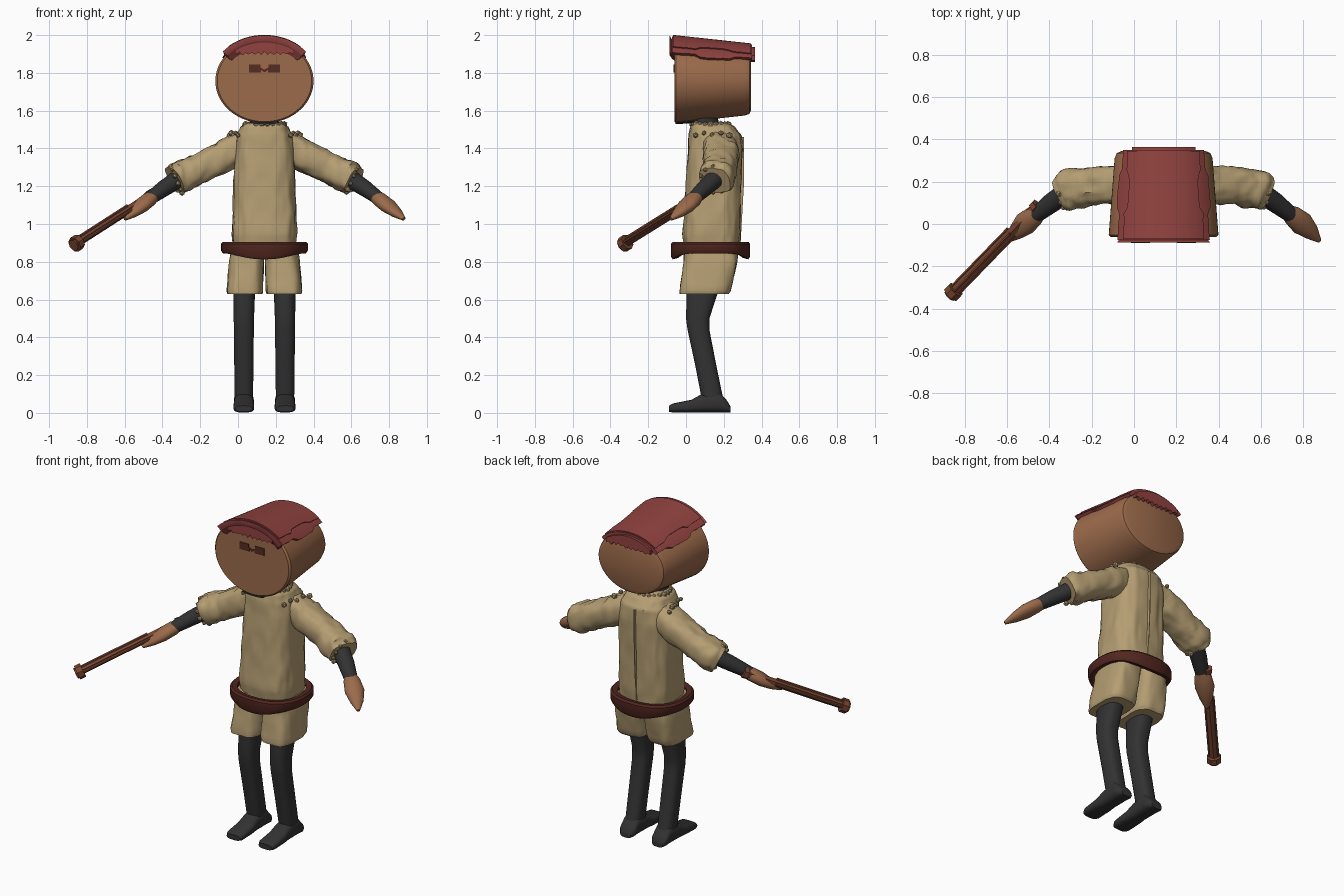
import bpy, bmesh, math, random
from mathutils import Vector, noise

random.seed(4)
if "Cube" in bpy.data.objects:
    bpy.data.objects.remove(bpy.data.objects["Cube"])

MID = 0.14  # centre line of the figure
X, Y, Z = Vector((1, 0, 0)), Vector((0, 1, 0)), Vector((0, 0, 1))


def material(name, r, g, b):
    m = bpy.data.materials.new(name)
    m.use_nodes = True
    m.diffuse_color = (r, g, b, 1)
    bsdf = m.node_tree.nodes["Principled BSDF"]
    bsdf.inputs["Base Color"].default_value = (r, g, b, 1)
    bsdf.inputs["Roughness"].default_value = 0.8
    return m


skin = material("skin brown", 0.33, 0.145, 0.07)
cloth = material("tan cloth", 0.46, 0.34, 0.17)
dark = material("charcoal", 0.032, 0.032, 0.032)
red = material("dull red", 0.28, 0.055, 0.05)
leather = material("dark leather", 0.085, 0.02, 0.014)
wood = material("red wood", 0.19, 0.06, 0.03)
paint = material("face paint", 0.09, 0.025, 0.015)


def finish(name, bm, mat, angle=40):
    bmesh.ops.recalc_face_normals(bm, faces=bm.faces)
    mesh = bpy.data.meshes.new(name)
    bm.to_mesh(mesh)
    bm.free()
    mesh.materials.append(mat)
    ob = bpy.data.objects.new(name, mesh)
    bpy.context.collection.objects.link(ob)
    bpy.ops.object.select_all(action='DESELECT')
    ob.select_set(True)
    bpy.context.view_layer.objects.active = ob
    bpy.ops.object.shade_smooth_by_angle(angle=math.radians(angle))
    return ob


def skin_rings(bm, rings, closed=False):
    n = len(rings[0])
    pairs = list(zip(rings, rings[1:]))
    if closed:
        pairs.append((rings[-1], rings[0]))
    else:
        bm.faces.new(rings[0])
        bm.faces.new(rings[-1])
    for a, b in pairs:
        for i in range(n):
            j = (i + 1) % n
            bm.faces.new((a[i], a[j], b[j], b[i]))


def loft(name, mat, stations, axes=None, power=2, n=32, lump=0, steps=1, angle=40):
    """Skin rounded sections (x, y, z, half_a, half_b) along a path."""
    path = []
    for s, t in zip(stations, stations[1:]):
        path += [[p + (q - p) * k / steps for p, q in zip(s, t)] for k in range(steps)]
    path.append(list(stations[-1]))
    bm, rings = bmesh.new(), []
    for i, s in enumerate(path):
        if axes:
            u, v = axes
        else:
            t = Vector(path[min(i + 1, len(path) - 1)][:3]) - Vector(path[max(i - 1, 0)][:3])
            u = t.cross(Z).normalized()
            v = u.cross(t).normalized()
        ring = []
        for k in range(n):
            a = math.tau * (k + 0.5) / n
            c, d = math.cos(a), math.sin(a)
            off = (u * math.copysign(abs(c) ** (2 / power), c) * s[3]
                   + v * math.copysign(abs(d) ** (2 / power), d) * s[4])
            p = Vector(s[:3]) + off
            if lump:
                off *= 1 + lump * noise.noise(Vector((p.x * 28, p.y * 28, p.z * 9)))
            ring.append(bm.verts.new(Vector(s[:3]) + off))
        rings.append(ring)
    skin_rings(bm, rings)
    return finish(name, bm, mat, angle)


def plate(name, mat, points, y, depth):
    """Flat outline in x and z, thickened along y."""
    bm = bmesh.new()
    face = bm.faces.new([bm.verts.new((MID + x, y, z)) for x, z in points])
    new = bmesh.ops.extrude_face_region(bm, geom=[face])["geom"]
    bmesh.ops.translate(bm, vec=(0, depth, 0), verts=[g for g in new if isinstance(g, bmesh.types.BMVert)])
    return finish(name, bm, mat, 20)


# Drum-shaped head lying front to back
loft("head", skin, [(MID, -0.062, 1.757, 0.25, 0.215), (MID, -0.052, 1.757, 0.26, 0.223),
                    (MID, 0.31, 1.757, 0.232, 0.183), (MID, 0.335, 1.757, 0.222, 0.175),
                    (MID, 0.345, 1.757, 0.20, 0.155)], (X, Z), n=64)

# Eye markings
for s, side in ((-1, "right"), (1, "left")):
    plate(side + "_eye", paint, [(s * x, 1.823 + z) for x, z in (
        (0.083, 0.022), (0.022, 0.022), (0.022, 0.006), (0, -0.006),
        (0, -0.02), (0.018, -0.008), (0.018, -0.022), (0.083, -0.022))], -0.066, 0.006)


def cap_layer(name, spread, lift, thick, y0, y1, jag):
    """Curved sheet over the top of the head with stepped side edges."""
    bm, rings, rows, cols = bmesh.new(), [], 15, 24
    for r in range(rows):
        f = r / (rows - 1)
        y = y0 + (y1 - y0) * f
        w = math.radians(spread + jag * (1 if 4 < r < 11 else 0) + jag * random.uniform(-0.2, 0.2))
        rx, rz = 0.268 - 0.035 * f + lift, 0.222 - 0.045 * f + lift
        angles = [w * (2 * c / cols - 1) for c in range(cols + 1)]
        ring = [(a, 0) for a in angles] + [(a, thick) for a in reversed(angles)]
        rings.append([bm.verts.new((MID + math.sin(a) * (rx + t), y, 1.757 + math.cos(a) * (rz + t)))
                      for a, t in ring])
    skin_rings(bm, rings)
    finish(name, bm, red, 35)


cap_layer("cap_lower_layer", 51, -0.005, 0.02, -0.075, 0.35, 4)
cap_layer("cap_upper_layer", 42, 0.012, 0.010, -0.07, 0.345, -4)
cap_layer("cap_front_rim", 50, -0.01, 0.03, -0.088, -0.06, 1)


def fringe(name, y, half, top, low, bulge):
    """Ragged fill between the cap arch and the head end."""
    n = 18
    upper = [(half * (2 * i / n - 1), top - bulge * (2 * i / n - 1) ** 2) for i in range(n + 1)]
    lower = [(x, low + (0.012 if i % 2 else 0) + random.uniform(-0.004, 0.004))
             for i, (x, z) in enumerate(upper)]
    plate(name, red, upper + lower[::-1], y, 0.03)


fringe("cap_front_fringe", -0.083, 0.15, 1.975, 1.897, 0.04)
fringe("cap_back_fringe", 0.335, 0.15, 1.938, 1.862, 0.045)

# Neck and chin strap
loft("neck", dark, [(MID, 0.11, 1.48, 0.085, 0.08), (MID, 0.09, 1.59, 0.075, 0.07)], (X, Y))
loft("chin_strap", dark, [(MID, -0.055, 1.536, 0.075, 0.008), (MID, 0.06, 1.546, 0.07, 0.01)], (X, Z))

# Tunic body
loft("tunic", cloth, [(MID, 0.135, 0.87, 0.165, 0.145), (MID, 0.135, 0.95, 0.172, 0.152),
                      (MID, 0.145, 1.15, 0.165, 0.148), (MID, 0.155, 1.38, 0.158, 0.145),
                      (MID, 0.155, 1.47, 0.148, 0.138), (MID, 0.14, 1.515, 0.125, 0.115),
                      (MID, 0.13, 1.535, 0.095, 0.095)],
     (X, Y), power=3, n=72, lump=0.05, steps=6)
loft("back_seam", cloth, [(MID, 0.278, 0.9, 0.006, 0.012), (MID, 0.295, 1.2, 0.006, 0.012),
                          (MID, 0.297, 1.46, 0.006, 0.012)], (X, Y), n=8)


def bumps(name, centres, size):
    bm = bmesh.new()
    for c in centres:
        made = bmesh.ops.create_icosphere(bm, subdivisions=1, radius=size * random.uniform(0.8, 1.2))
        bmesh.ops.translate(bm, vec=c, verts=made["verts"])
    finish(name, bm, cloth)


turns = [math.tau * i / 22 for i in range(22)]
bumps("collar_frill", [(MID + 0.105 * math.cos(a), 0.13 + 0.1 * math.sin(a), 1.528) for a in turns], 0.016)

# Belt: a broad loose band, deeper at the front and back
bm, rings = bmesh.new(), []
for i in range(64):
    a = math.tau * i / 64
    c, s = math.cos(a), math.sin(a)
    low = 0.845 - 0.032 * s ** 4
    section = [(0.19, low + 0.008), (0.22, low), (0.23, low + 0.015),
               (0.23, 0.895), (0.22, 0.906), (0.19, 0.9)]
    rings.append([bm.verts.new((MID + r * math.copysign(abs(c) ** 0.85, c),
                                0.13 + (r - 0.02) * math.copysign(abs(s) ** 0.85, s), z)) for r, z in section])
skin_rings(bm, rings, closed=True)
finish("belt", bm, leather)

# Paired limbs and clothing
for s, side in ((-1, "right"), (1, "left")):
    def at(rows):
        return [(MID + s * r[0], *r[1:]) for r in rows]

    loft(side + "_shorts", cloth, at([(0.085, 0.135, 0.89, 0.085, 0.145), (0.095, 0.13, 0.8, 0.092, 0.142),
                                      (0.104, 0.10, 0.645, 0.097, 0.135), (0.104, 0.095, 0.63, 0.092, 0.13)]),
         (X, Y), power=3.5, n=48, lump=0.05, steps=5)
    loft(side + "_leg", dark, at([(0.1, 0.10, 0.85, 0.058, 0.085), (0.107, 0.085, 0.63, 0.057, 0.082),
                                  (0.109, 0.062, 0.5, 0.054, 0.062), (0.109, 0.066, 0.44, 0.053, 0.058),
                                  (0.109, 0.105, 0.25, 0.051, 0.056), (0.109, 0.135, 0.1, 0.049, 0.057),
                                  (0.109, 0.15, 0.03, 0.048, 0.06)]), (X, Y), power=2.6)
    loft(side + "_foot", dark, at([(0.109, 0.236, 0.018, 0.035, 0.016), (0.109, 0.215, 0.035, 0.05, 0.033),
                                   (0.109, 0.175, 0.057, 0.053, 0.055), (0.109, 0.08, 0.05, 0.052, 0.048),
                                   (0.109, 0.03, 0.036, 0.055, 0.034), (0.109, -0.07, 0.026, 0.055, 0.024),
                                   (0.109, -0.09, 0.022, 0.045, 0.016)]), (X, Z), power=2.8)
    loft(side + "_sleeve", cloth, at([(0.09, 0.175, 1.425, 0.085, 0.075), (0.2, 0.185, 1.365, 0.092, 0.085),
                                      (0.34, 0.18, 1.295, 0.09, 0.078), (0.44, 0.165, 1.25, 0.096, 0.085),
                                      (0.475, 0.15, 1.23, 0.085, 0.075)]),
         power=2.5, n=40, lump=0.13, steps=6)
    loft(side + "_forearm", dark, at([(0.43, 0.17, 1.255, 0.052, 0.05), (0.53, 0.1, 1.19, 0.047, 0.043),
                                      (0.62, 0.03, 1.125, 0.036, 0.033)]))
    loft(side + "_hand", skin, at([(0.575, 0.065, 1.155, 0.03, 0.03), (0.61, 0.04, 1.13, 0.048, 0.038),
                                   (0.655, 0.002, 1.095, 0.056, 0.037), (0.70, -0.04, 1.058, 0.038, 0.026),
                                   (0.738, -0.08, 1.027, 0.01, 0.01)]))
    bumps(side + "_shoulder_stitches",
          [(MID + s * (0.14 + 0.012 * k), 0.05 + 0.045 * k, 1.47 + 0.012 * (k % 2)) for k in range(5)], 0.016)
    bumps(side + "_cuff_frill",
          [(MID + s * (0.465 + 0.03 * math.sin(a)), 0.155 + 0.08 * math.cos(a), 1.235 + 0.07 * math.sin(a))
           for a in turns[::2]], 0.014)

# Wooden club held in the right hand
grip, tip = Vector((-0.455, 0.09, 1.155)), Vector((-0.872, -0.34, 0.887))


def club_part(name, start, end, radius, n=6):
    a, b = grip.lerp(tip, start), grip.lerp(tip, end)
    loft(name, wood, [(*a, radius, radius), (*b, radius, radius)], n=n, angle=20)


club_part("club_shaft", 0, 0.97, 0.024)
club_part("club_pommel", 0, 0.04, 0.034)
club_part("club_head", 0.93, 0.985, 0.042, 8)
club_part("club_tip", 0.98, 1.0, 0.032, 8)
across = (tip - grip).cross(Z).normalized()
for i, off in enumerate((across, -across, across.cross(tip - grip).normalized())):
    a, b = grip.lerp(tip, 0.3) + off * 0.024, grip.lerp(tip, 0.95) + off * 0.024
    loft("club_ridge_%d" % (i + 1), wood, [(*a, 0.008, 0.008), (*b, 0.008, 0.008)], n=6, angle=20)
